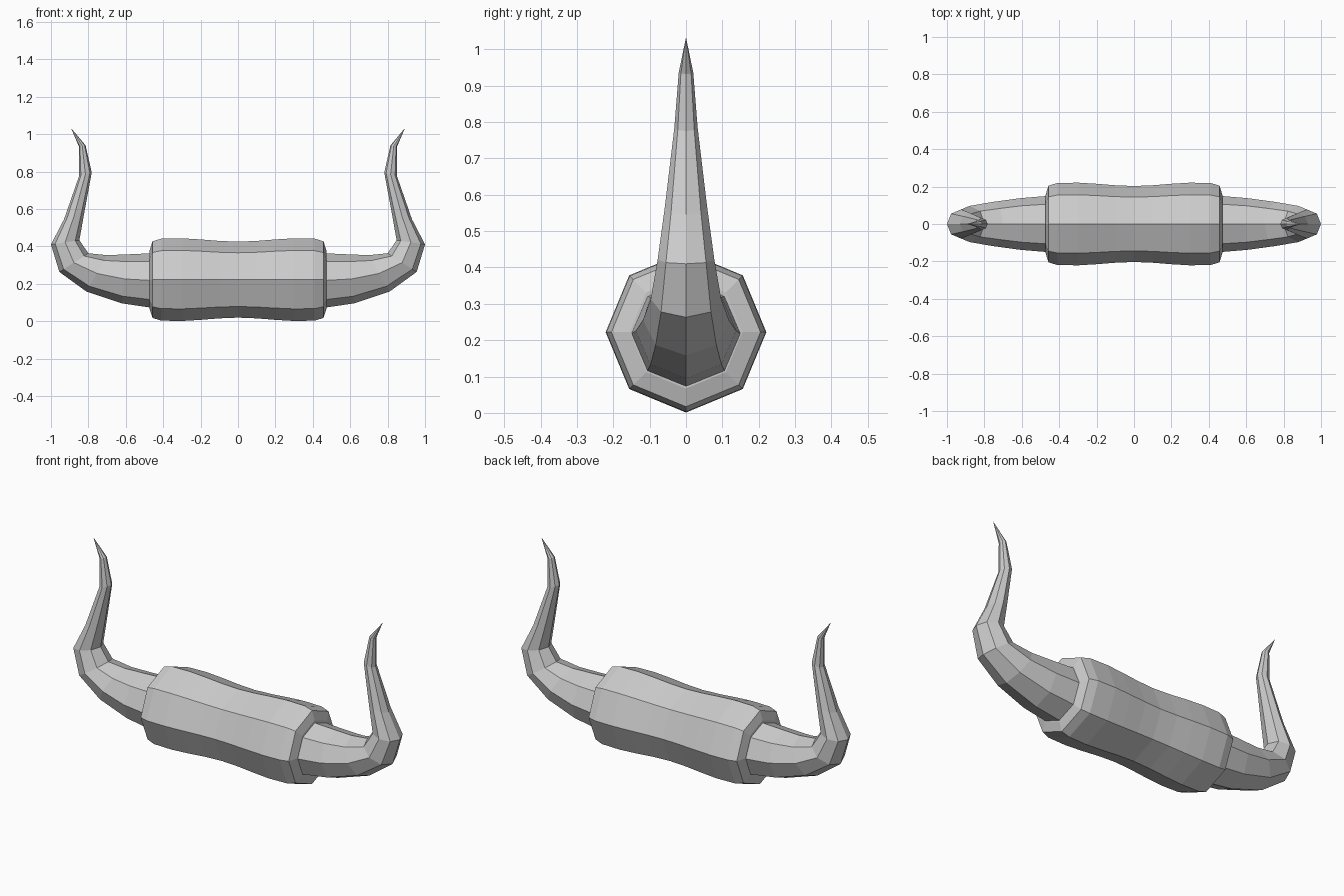
import bpy, bmesh
from math import sin, cos, pi
from mathutils import Vector

if "Cube" in bpy.data.objects:
    bpy.data.objects.remove(bpy.data.objects["Cube"])

SIDES = 8


def loft(name, sections, tip=None):
    """Skin octagonal rings; each section = outer/lower point, inner/upper point, y radius.
    Sections run from the middle to the +x end and are mirrored to -x."""
    def flip(s):
        return (-s[0], s[1], -s[2], s[3], s[4])
    full = [flip(s) for s in reversed(sections[1:])] + list(sections)
    bm = bmesh.new()
    rings = []
    for ox, oz, ix, iz, ry in full:
        a, b = Vector((ox, 0, oz)), Vector((ix, 0, iz))
        mid, half = (a + b) / 2, (a - b) / 2
        rings.append([bm.verts.new(mid + half * cos(2 * pi * k / SIDES)
                                   + Vector((0, ry * sin(2 * pi * k / SIDES), 0)))
                      for k in range(SIDES)])
    for r0, r1 in zip(rings, rings[1:]):
        for k in range(SIDES):
            j = (k + 1) % SIDES
            bm.faces.new((r0[k], r0[j], r1[j], r1[k]))
    # Close the ends with a point or a flat cap
    for ring, sign in ((rings[0], -1), (rings[-1], 1)):
        if tip:
            p = bm.verts.new((sign * tip[0], 0, tip[1]))
            for k in range(SIDES):
                bm.faces.new((ring[k], ring[(k + 1) % SIDES], p))
        else:
            bm.faces.new(ring)
    bmesh.ops.recalc_face_normals(bm, faces=bm.faces)
    mesh = bpy.data.meshes.new(name)
    bm.to_mesh(mesh)
    bm.free()
    obj = bpy.data.objects.new(name, mesh)
    bpy.context.collection.objects.link(obj)
    return obj


# Pair of curved horns, joined inside the sleeve
loft("horns", [
    (0.00, 0.070, 0.00, 0.366, 0.153),
    (0.47, 0.073, 0.46, 0.363, 0.150),
    (0.62, 0.095, 0.595, 0.357, 0.138),
    (0.81, 0.158, 0.70, 0.353, 0.118),
    (0.955, 0.263, 0.80, 0.363, 0.097),
    (1.00, 0.410, 0.848, 0.433, 0.078),
    (0.93, 0.545, 0.82, 0.590, 0.058),
    (0.85, 0.775, 0.782, 0.795, 0.032),
    (0.85, 0.932, 0.815, 0.940, 0.020),
], tip=(0.893, 1.033))

# Thick central sleeve with a slight waist and bevelled ends
profile = [(0, 0.203), (0.1, 0.207), (0.2, 0.215), (0.3, 0.221),
           (0.41, 0.219), (0.457, 0.205), (0.473, 0.155)]
CZ = 0.222
loft("centre_sleeve", [(x, CZ - r, x, CZ + r, r) for x, r in profile])
